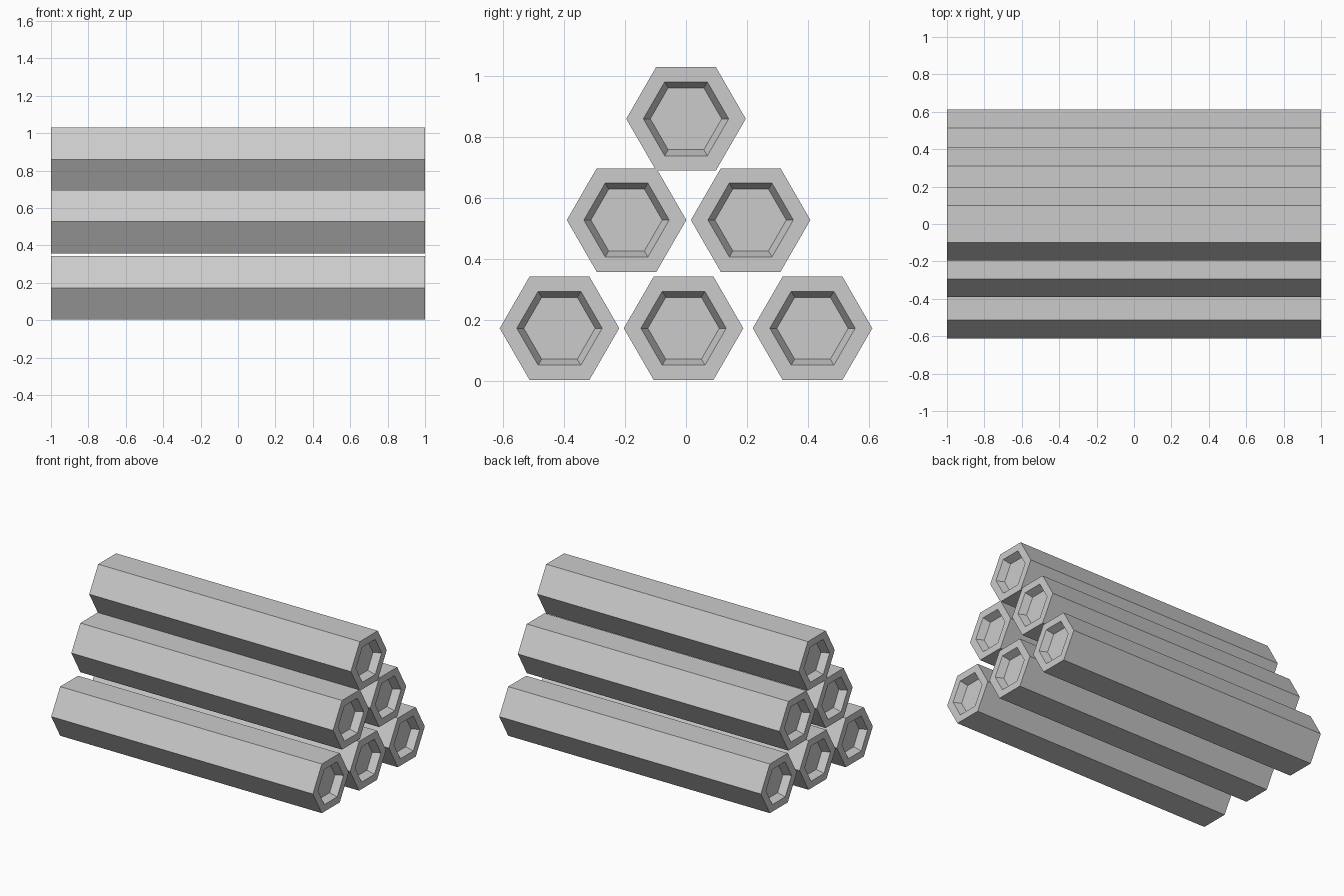
import bpy
import bmesh
from math import cos, sin, radians

cube = bpy.data.objects.get("Cube")
if cube:
    bpy.data.objects.remove(cube, do_unlink=True)

# Plain grey metal
grey = bpy.data.materials.new("plain_grey")
grey.use_nodes = True
colour = (0.6, 0.6, 0.6, 1)
grey.diffuse_color = colour
grey.node_tree.nodes["Principled BSDF"].inputs["Base Color"].default_value = colour

OUTER, RIM, FLOOR = 0.196, 0.140, 0.117
HALF, DEPTH = 1.0, 0.05


def hex_bar(name, y, z):
    """Hexagonal bar along x with a tapered recess in both ends."""
    bm = bmesh.new()
    sections = [(-HALF + DEPTH, FLOOR), (-HALF, RIM), (-HALF, OUTER),
                (HALF, OUTER), (HALF, RIM), (HALF - DEPTH, FLOOR)]
    rings = [[bm.verts.new((x, r * cos(radians(60 * i)), r * sin(radians(60 * i))))
              for i in range(6)] for x, r in sections]
    for a, b in zip(rings, rings[1:]):
        for i in range(6):
            j = (i + 1) % 6
            bm.faces.new((a[i], a[j], b[j], b[i]))
    # Recess floors
    bm.faces.new(rings[0])
    bm.faces.new(rings[-1])
    bmesh.ops.recalc_face_normals(bm, faces=bm.faces)
    mesh = bpy.data.meshes.new(name)
    bm.to_mesh(mesh)
    bm.free()
    mesh.materials.append(grey)
    bar = bpy.data.objects.new(name, mesh)
    bar.location = (0, y, z)
    bpy.context.collection.objects.link(bar)


# Stacked pyramid of bars: three, two, one
rows = [("bottom", 0.172, (-0.415, -0.008, 0.415)),
        ("middle", 0.527, (-0.195, 0.212)),
        ("top", 0.859, (0.0,))]
for row, z, ys in rows:
    for n, y in enumerate(ys, 1):
        hex_bar(f"{row}_bar_{n}", y, z)
